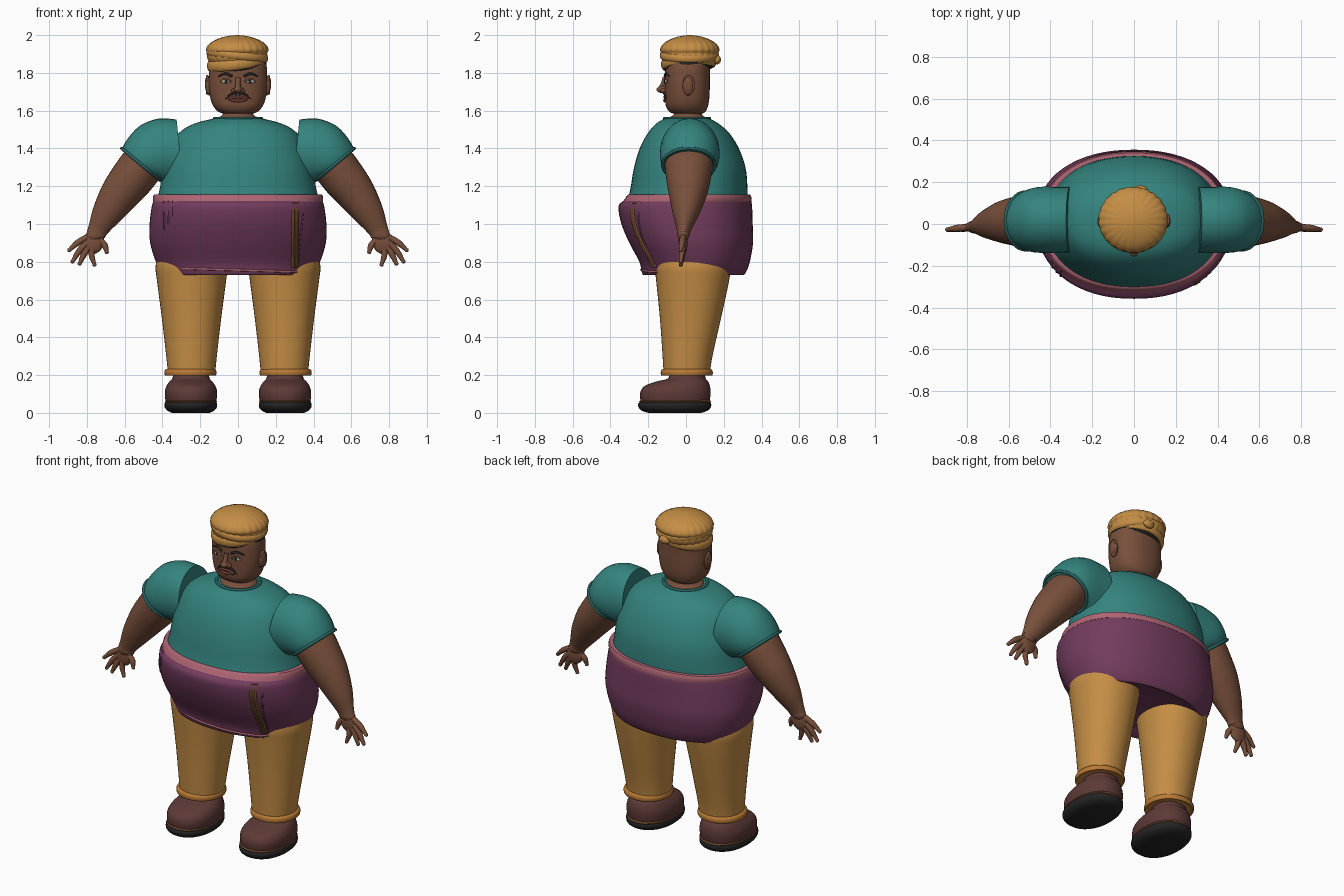
import bpy, bmesh, math
from mathutils import Vector, Matrix

if "Cube" in bpy.data.objects:
    bpy.data.objects.remove(bpy.data.objects["Cube"])

MATS = {}
COLORS = dict(skin=(.19, .08, .045), teal=(.035, .23, .21), hem_teal=(.02, .13, .125),
              purple=(.17, .045, .11), pink=(.42, .13, .17), gold=(.56, .27, .06),
              amber=(.48, .19, .035), shoe=(.11, .042, .038), black=(.018, .018, .018),
              brown=(.16, .07, .025), eye=(.6, .55, .48), lip=(.15, .045, .035))


def finish(ob, name, color):
    ob.name = name
    if color not in MATS:
        MATS[color] = bpy.data.materials.new(color)
        MATS[color].diffuse_color = (*COLORS[color], 1)
    ob.data.materials.clear()
    ob.data.materials.append(MATS[color])
    bpy.ops.object.select_all(action='DESELECT')
    ob.select_set(True)
    bpy.context.view_layer.objects.active = ob
    bpy.ops.object.shade_smooth_by_angle(angle=math.radians(45))
    return ob


def spline(rows, k=4):
    """Smoothly interpolated rows of numbers, passing through each one."""
    out = []
    for i in range(len(rows) - 1):
        a, b, c, d = rows[max(i - 1, 0)], rows[i], rows[i + 1], rows[min(i + 2, len(rows) - 1)]
        for j in range(k):
            t = j / k
            out.append([.5 * (2 * q + (r - p) * t + (2 * p - 5 * q + 4 * r - s) * t * t
                              + (3 * q - p - 3 * r + s) * t ** 3) for p, q, r, s in zip(a, b, c, d)])
    return out + [list(rows[-1])]


def loft(name, rings, color, side=1):
    bm = bmesh.new()
    vs = [[bm.verts.new((p[0] * side, p[1], p[2])) for p in r] for r in rings]
    n = len(vs[0])
    for a, b in zip(vs, vs[1:]):
        for i in range(n):
            bm.faces.new((a[i], a[(i + 1) % n], b[(i + 1) % n], b[i]))
    bm.faces.new(vs[0])
    bm.faces.new(vs[-1])
    bmesh.ops.recalc_face_normals(bm, faces=bm.faces)
    me = bpy.data.meshes.new(name)
    bm.to_mesh(me)
    bm.free()
    ob = bpy.data.objects.new(name, me)
    bpy.context.collection.objects.link(ob)
    return finish(ob, name, color)


def sgn_pow(v, e):
    return math.copysign(abs(v) ** e, v)


def level(name, rows, color, cx=0, p=2.2, side=1, n=48, k=4, ribs=0):
    """Stack of horizontal rings: (z, half width, front y, back y)."""
    rings = []
    for z, hx, y0, y1 in spline(rows, k):
        ring = []
        for i in range(n):
            a = 2 * math.pi * i / n
            f = 1 + (.025 * abs(math.sin(ribs * a / 2)) if ribs else 0)
            ring.append((cx + f * hx * sgn_pow(math.cos(a), 2 / p),
                         (y0 + y1) / 2 + f * (y1 - y0) / 2 * sgn_pow(math.sin(a), 2 / p), z))
        rings.append(ring)
    return loft(name, rings, color, side)


def slanted(name, rows, color, side=1, n=32):
    """Stack of slanted rings: (outer x, z, inner x, z, y centre, y radius)."""
    rings = []
    for x0, z0, x1, z1, yc, ry in spline(rows):
        rings.append([((x0 + x1) / 2 + (x0 - x1) / 2 * math.cos(a), yc + ry * math.sin(a),
                       (z0 + z1) / 2 + (z0 - z1) / 2 * math.cos(a))
                      for a in (2 * math.pi * i / n for i in range(n))])
    return loft(name, rings, color, side), [(x * side, y, z) for x, y, z in rings[-1]]


def tube(name, pts, r, color, tips=1, cyclic=False):
    cu = bpy.data.curves.new(name, 'CURVE')
    cu.dimensions = '3D'
    cu.bevel_depth, cu.bevel_resolution, cu.resolution_u = r, 3, 6
    cu.use_fill_caps = True
    sp = cu.splines.new('BEZIER')
    sp.bezier_points.add(len(pts) - 1)
    for i, (b, p) in enumerate(zip(sp.bezier_points, pts)):
        b.co = p
        b.handle_left_type = b.handle_right_type = 'AUTO'
        b.radius = tips if i == len(pts) - 1 else 1
    sp.use_cyclic_u = cyclic
    ob = bpy.data.objects.new(name, cu)
    bpy.context.collection.objects.link(ob)
    bpy.ops.object.select_all(action='DESELECT')
    ob.select_set(True)
    bpy.context.view_layer.objects.active = ob
    bpy.ops.object.convert(target='MESH')
    return finish(bpy.context.object, name, color)


def ball(name, loc, size, color, rot=(0, 0, 0)):
    bpy.ops.mesh.primitive_uv_sphere_add(segments=24, ring_count=14, location=loc, rotation=rot)
    bpy.context.object.scale = size
    return finish(bpy.context.object, name, color)


def torus(name, loc, R, r, scale, color, rot=(0, 0, 0)):
    bpy.ops.mesh.primitive_torus_add(major_radius=R, minor_radius=r, major_segments=48,
                                     minor_segments=12, location=loc, rotation=rot)
    bpy.context.object.scale = scale
    return finish(bpy.context.object, name, color)


# Torso: hip wrap, waistband, shirt, neck
HIPS = [(.755, .3, -.15, .2), (.735, .36, -.2, .29), (.73, .395, -.225, .305), (.75, .41, -.235, .32),
        (.8, .435, -.247, .338), (.9, .465, -.3, .355), (1, .468, -.342, .353),
        (1.09, .457, -.358, .35), (1.12, .447, -.335, .345), (1.14, .44, -.3, .335)]
level('hip_wrap', HIPS, 'purple', n=64)
level('waistband', [(1.118, .449, -.335, .347), (1.135, .451, -.322, .347),
                    (1.155, .445, -.308, .34), (1.157, .42, -.29, .32)], 'pink', n=64, k=2)
level('shirt', [(1.14, .425, -.305, .325), (1.2, .412, -.292, .325), (1.3, .395, -.275, .315),
                (1.4, .36, -.245, .28), (1.48, .315, -.203, .23), (1.53, .235, -.16, .175),
                (1.558, .13, -.115, .125)], 'teal', n=64)
level('neck', [(1.5, .13, -.1, .12), (1.56, .105, -.09, .105), (1.58, .082, -.065, .085),
               (1.64, .08, -.06, .085)], 'skin', p=2)
torus('collar', (0, .005, 1.56), .125, .009, (1, .95, .8), 'hem_teal')


# Hip wrap trims, laid on its front surface
def hip_point(x, z):
    for a, b in zip(HIPS[2:], HIPS[3:]):
        if a[0] <= z <= b[0]:
            t = (z - a[0]) / (b[0] - a[0])
            hx, y0, y1 = (a[i] + (b[i] - a[i]) * t for i in (1, 2, 3))
            return (x, (y0 + y1) / 2 - (y1 - y0) / 2 * (1 - min(1, abs(x) / hx) ** 2.2) ** (1 / 2.2), z)


ZS = (1.11, 1.05, .98, .9, .83, .77)
for i, x in enumerate((.29, .3, .31)):
    tube(f'button_strip_{i}', [hip_point(x, z) for z in ZS], .009, 'brown')
tube('front_seam', [hip_point(.35 - .1 * (1.11 - z), z) for z in ZS], .005, 'purple')
for i, (x, z1) in enumerate(((-.39, .97), (-.37, 1.0), (-.35, 1.04))):
    tube(f'pocket_loop_{i}', [hip_point(x, z) for z in (1.12, (1.12 + z1) / 2, z1)], .006, 'purple')
tube('wrap_hem', [hip_point(x, .765 - .03 * (x + .3)) for x in (-.3, -.15, 0, .15, .3, .37)], .006, 'pink')

# Head and hat
level('head', [(1.582, .06, -.05, .075), (1.592, .1, -.085, .1), (1.62, .128, -.105, .115),
               (1.66, .145, -.11, .123), (1.72, .154, -.112, .126), (1.78, .155, -.112, .126),
               (1.86, .146, -.105, .125), (1.92, .1, -.07, .1)], 'skin', p=2.3)
HC = (-.004, .02)
level('hat', [(z, r, HC[1] - r * .95, HC[1] + r * .95) for z, r in
              ((1.84, .13), (1.86, .148), (1.885, .158), (1.905, .155), (1.918, .163), (1.94, .157),
               (1.965, .132), (1.985, .088), (1.996, .045), (2, .006))], 'gold', HC[0], 2, n=120, k=2, ribs=24)
torus('hat_lower_band', (-.008, .014, 1.852), .141, .017, (1, .93, 1.7), 'gold', (.06, -.13, 0))
torus('hat_upper_band', (HC[0], .018, 1.893), .147, .018, (1, .95, 1.3), 'gold', (0, .12, 0))
torus('hat_brim', (0, .01, 1.835), .139, .013, (1, .86, 1.4), 'black', (.05, -.1, 0))
ball('hat_knot', (.03, .165, 1.87), (.035, .02, .025), 'gold')


# Face
def face(x, z, lift=0):
    return (x, .007 - .119 * (1 - (abs(x) / .155) ** 2.3) ** (1 / 2.3) - lift, z)


ball('nose', (0, -.12, 1.712), (.024, .036, .02), 'skin')
tube('nose_bridge', [face(0, 1.775), face(0, 1.745, .008), face(0, 1.72, .022)], .013, 'skin')
tube('upper_lip', [face(x, z, .001) for x, z in ((-.052, 1.662), (-.02, 1.671), (.02, 1.671), (.052, 1.662))], .007, 'lip')
tube('lower_lip', [face(x, z, .001) for x, z in ((-.045, 1.659), (0, 1.652), (.045, 1.659))], .008, 'lip')
for s, lab in ((-1, 'right'), (1, 'left')):
    ball(lab + '_eye', face(s * .065, 1.755, -.004), (.026, .012, .011), 'eye', (0, 0, s * .2))
    ball(lab + '_pupil', face(s * .063, 1.755, .006), (.009, .004, .009), 'black')
    tube(lab + '_eyelid', [face(s * x, z, .003) for x, z in ((.036, 1.754), (.065, 1.769), (.094, 1.754))], .005, 'skin')
    tube(lab + '_eyebrow', [face(s * x, z, .001) for x, z in ((.03, 1.782), (.065, 1.795), (.105, 1.782))], .007, 'black', .5)
    tube(lab + '_moustache', [face(s * x, z, .003) for x, z in ((.005, 1.69), (.035, 1.688), (.066, 1.662))], .006, 'black', .4)
    ball(lab + '_nostril', face(s * .022, 1.706, .008), (.013, .016, .012), 'skin')
    ball(lab + '_ear', (s * .157, .012, 1.732), (.018, .03, .052), 'skin', (0, s * .08, 0))
    tube(lab + '_ear_rim', [(s * .163, .012 + .027 * math.cos(a), 1.735 + .047 * math.sin(a))
                            for a in (-1.3, -.5, .3, 1.1, 1.9, 2.7)], .007, 'skin', .6)

# Arms and legs, mirrored
for s, lab in ((-1, 'right'), (1, 'left')):
    _, opening = slanted(lab + '_sleeve', [
        (.325, 1.553, .29, 1.2, .02, .157), (.42, 1.558, .345, 1.2, .02, .158),
        (.515, 1.523, .38, 1.21, .02, .158), (.578, 1.46, .395, 1.222, .018, .152),
        (.615, 1.4, .41, 1.23, .015, .138)], 'teal', s)
    tube(lab + '_sleeve_hem', opening[::4], .009, 'hem_teal', cyclic=True)
    slanted(lab + '_arm', [
        (.52, 1.46, .36, 1.3, .015, .13), (.598, 1.385, .418, 1.235, .015, .128),
        (.66, 1.3, .475, 1.165, .013, .117), (.715, 1.21, .54, 1.1, .01, .1),
        (.765, 1.09, .62, 1.02, 0, .07), (.788, 1.0, .69, .95, -.01, .04),
        (.8, .96, .705, .925, -.014, .032)], 'skin', s)
    ball(lab + '_wrist', (s * .752, -.014, .948), (.056, .033, .04), 'skin', (0, s * .4, 0))
    ball(lab + '_palm', (s * .765, -.015, .905), (.055, .024, .066), 'skin', (0, -s * .35, 0))
    for i, pts in enumerate((((.79, .935), (.85, .9), (.893, .862)), ((.79, .91), (.838, .86), (.876, .802)),
                             ((.78, .895), (.815, .84), (.838, .79)), ((.765, .895), (.775, .84), (.76, .785)),
                             ((.735, .92), (.705, .885), (.695, .852)))):
        tube(f'{lab}_finger_{i}', [(s * x, -.015 - .006 * j, z) for j, (x, z) in enumerate(pts)],
             .017, 'skin', .6)
        ball(f'{lab}_fingertip_{i}', (s * pts[-1][0], -.027, pts[-1][1]), (.011, .011, .011), 'skin')
    level(lab + '_trouser_leg', [
        (.2, .124, -.118, .125), (.3, .134, -.124, .14), (.5, .157, -.138, .185),
        (.7, .183, -.158, .228), (.78, .19, -.165, .235), (.88, .17, -.15, .21)], 'gold', .246, 2.1, s)
    level(lab + '_trouser_cuff', [
        (.2, .12, -.118, .125), (.197, .134, -.13, .138), (.212, .138, -.134, .142),
        (.228, .134, -.13, .138), (.233, .12, -.118, .125)], 'amber', .252, 2.1, s, k=2)
    level(lab + '_shoe', [
        (.045, .13, -.235, .12), (.08, .137, -.243, .128), (.115, .138, -.24, .13),
        (.145, .128, -.215, .126), (.168, .112, -.15, .116), (.18, .1, -.1, .105),
        (.205, .093, -.085, .1)], 'shoe', .249, 2.2, s)
    level(lab + '_sole', [
        (0, .1, -.2, .08), (.012, .125, -.235, .115), (.03, .138, -.252, .132),
        (.05, .139, -.253, .133), (.058, .132, -.24, .125)], 'black', .25, 2.2, s, k=2)
    level(lab + '_shoe_welt', [(.054, .134, -.245, .13), (.06, .138, -.248, .132), (.067, .133, -.24, .127)],
          'brown', .249, 2.2, s, k=2)

for m in bpy.data.materials:
    if m.users and not m.is_grease_pencil:
        m.use_nodes = True
        m.node_tree.nodes["Principled BSDF"].inputs["Base Color"].default_value = m.diffuse_color
